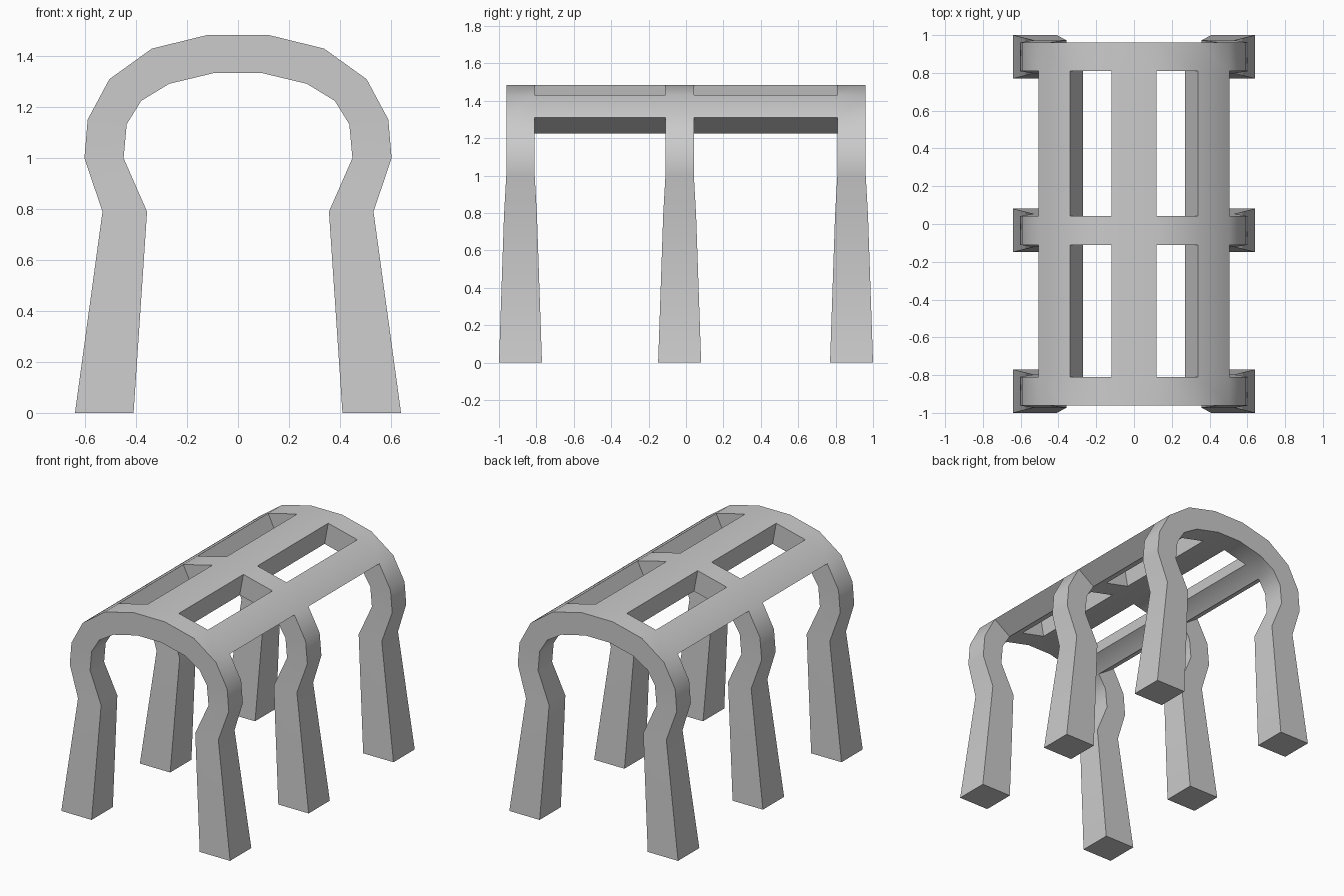
import bpy, bmesh, math

if "Cube" in bpy.data.objects:
    bpy.data.objects.remove(bpy.data.objects["Cube"])

# Right half of the arch: outer x, outer z, inner x, inner z, half thickness in y
HALF = [
    (0.64, 0.0, 0.41, 0.0, 0.115),
    (0.532, 0.79, 0.357, 0.79, 0.088),
    (0.603, 1.0, 0.449, 1.0, 0.076),
    (0.59, 1.152, 0.437, 1.133, 0.076),
    (0.505, 1.31, 0.38, 1.225, 0.076),
    (0.338, 1.43, 0.27, 1.292, 0.076),
    (0.118, 1.484, 0.09, 1.335, 0.076),
]
STATIONS = HALF + [(-a, b, -c, d, h) for a, b, c, d, h in reversed(HALF)]
ARCH_Y = (-0.885, -0.034, 0.885)
BEAMS = (4, 6, 8)          # arch segments that carry lengthwise beams

bm = bmesh.new()


def bridge(p, q, skip=()):
    """Join two four-cornered rings, leaving out the listed sides."""
    for k in range(4):
        if k not in skip:
            n = (k + 1) % 4
            bm.faces.new((p[k], p[n], q[n], q[k]))


# Arches with legs: ring order is outer front, outer back, inner back, inner front
arches = []
for a, cy in enumerate(ARCH_Y):
    rings = []
    for ox, oz, ix, iz, h in STATIONS:
        pts = ((ox, cy - h, oz), (ox, cy + h, oz), (ix, cy + h, iz), (ix, cy - h, iz))
        rings.append([bm.verts.new(p) for p in pts])
    for i in range(len(rings) - 1):
        skip = set()
        if i in BEAMS:
            if a < 2:
                skip.add(1)    # opening towards the arch behind
            if a > 0:
                skip.add(3)    # opening towards the arch in front
        bridge(rings[i], rings[i + 1], skip)
    bm.faces.new(rings[0])     # feet
    bm.faces.new(rings[-1])
    arches.append(rings)

# Roof beams between neighbouring arches
for front, back in zip(arches, arches[1:]):
    for i in BEAMS:
        p = [front[i][1], front[i + 1][1], front[i + 1][2], front[i][2]]
        q = [back[i][0], back[i + 1][0], back[i + 1][3], back[i][3]]
        bridge(p, q)

bmesh.ops.recalc_face_normals(bm, faces=bm.faces)
mesh = bpy.data.meshes.new("arched_frame")
bm.to_mesh(mesh)
bm.free()
obj = bpy.data.objects.new("arched_frame", mesh)
bpy.context.collection.objects.link(obj)

# Smooth around the arch, sharp at the corners
bpy.context.view_layer.objects.active = obj
obj.select_set(True)
bpy.ops.object.shade_smooth_by_angle(angle=math.radians(30))
